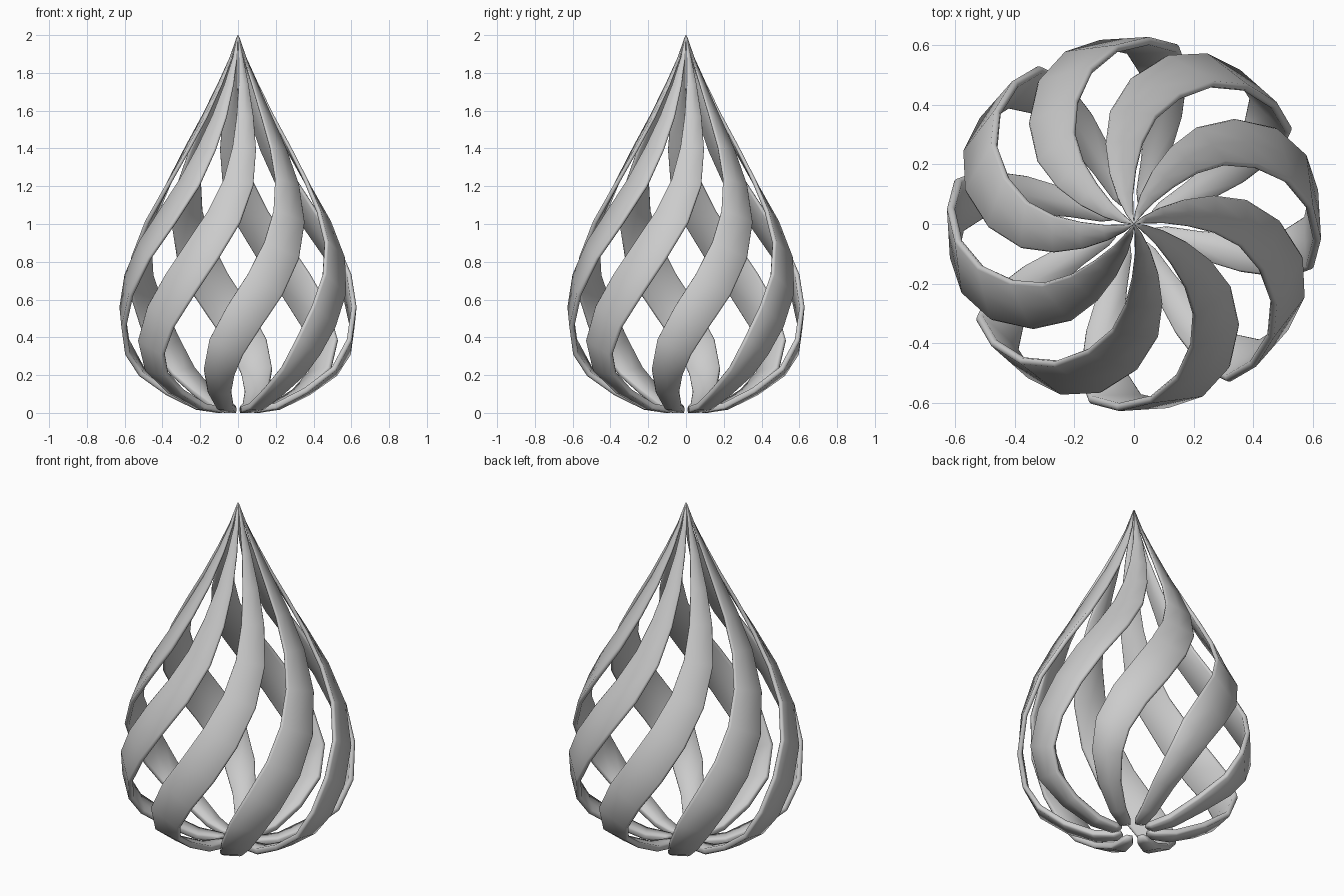
import bpy, bmesh, math
from mathutils import Vector, Matrix

if "Cube" in bpy.data.objects:
    bpy.data.objects.remove(bpy.data.objects["Cube"])

# Ribbon path: radius, height, twist angle (deg), width, thickness
PATH = [
    (0.075, 0.025, -22, 0.035, 0.020),
    (0.11, 0.018, -21, 0.065, 0.034),
    (0.22, 0.035, -18, 0.090, 0.034),
    (0.38, 0.115, -15, 0.125, 0.032),
    (0.52, 0.22, -11, 0.165, 0.030),
    (0.59, 0.35, -6, 0.195, 0.028),
    (0.61, 0.51, 3, 0.210, 0.027),
    (0.595, 0.68, 14, 0.215, 0.026),
    (0.545, 0.86, 25, 0.207, 0.025),
    (0.46, 1.04, 36, 0.188, 0.024),
    (0.365, 1.22, 45.5, 0.160, 0.022),
    (0.27, 1.40, 52, 0.125, 0.019),
    (0.18, 1.57, 57, 0.090, 0.016),
    (0.10, 1.74, 62, 0.054, 0.012),
    (0.04, 1.88, 67, 0.026, 0.008),
    (0.002, 2.00, 70, 0.003, 0.003),
]
# Flat band cross-section with rounded edges (half width, half thickness)
SECTION = [(-1, -0.4), (-0.92, -1), (0, -1), (0.92, -1), (1, -0.4),
           (1, 0.4), (0.92, 1), (0, 1), (-0.92, 1), (-1, 0.4)]
COUNT = 8


def ribbon_mesh():
    pts = [Vector((r * math.cos(math.radians(a)), r * math.sin(math.radians(a)), z))
           for r, z, a, w, t in PATH]
    bm = bmesh.new()
    rings = []
    last = len(PATH) - 1
    for i, (r, z, a, w, t) in enumerate(PATH):
        lo, hi = max(i - 1, 0), min(i + 1, last)
        along = (pts[hi] - pts[lo]).normalized()
        ang = math.radians(a)
        around = Vector((-math.sin(ang), math.cos(ang), 0))
        dr, dz = PATH[hi][0] - PATH[lo][0], PATH[hi][1] - PATH[lo][1]
        meridian = Vector((math.cos(ang) * dr, math.sin(ang) * dr, dz)).normalized()
        normal = around.cross(meridian).normalized()
        side = normal.cross(along).normalized()
        rings.append([bm.verts.new(pts[i] + side * (u * w / 2) + normal * (v * t / 2))
                      for u, v in SECTION])
    n = len(SECTION)
    for a, b in zip(rings, rings[1:]):
        for k in range(n):
            bm.faces.new((a[k], a[(k + 1) % n], b[(k + 1) % n], b[k]))
    bm.faces.new(rings[0])
    bm.faces.new(rings[-1])
    bmesh.ops.recalc_face_normals(bm, faces=bm.faces)
    # stand on the ground
    low = min(v.co.z for v in bm.verts)
    bmesh.ops.translate(bm, verts=bm.verts, vec=(0, 0, -low))
    me = bpy.data.meshes.new("spiral_ribbon")
    bm.to_mesh(me)
    bm.free()
    me.shade_smooth()
    return me


# Ring of twisted ribbons forming the open teardrop
mesh = ribbon_mesh()
for i in range(COUNT):
    ob = bpy.data.objects.new(f"spiral_ribbon_{i + 1}", mesh)
    ob.rotation_euler.z = i * 2 * math.pi / COUNT
    bpy.context.collection.objects.link(ob)
